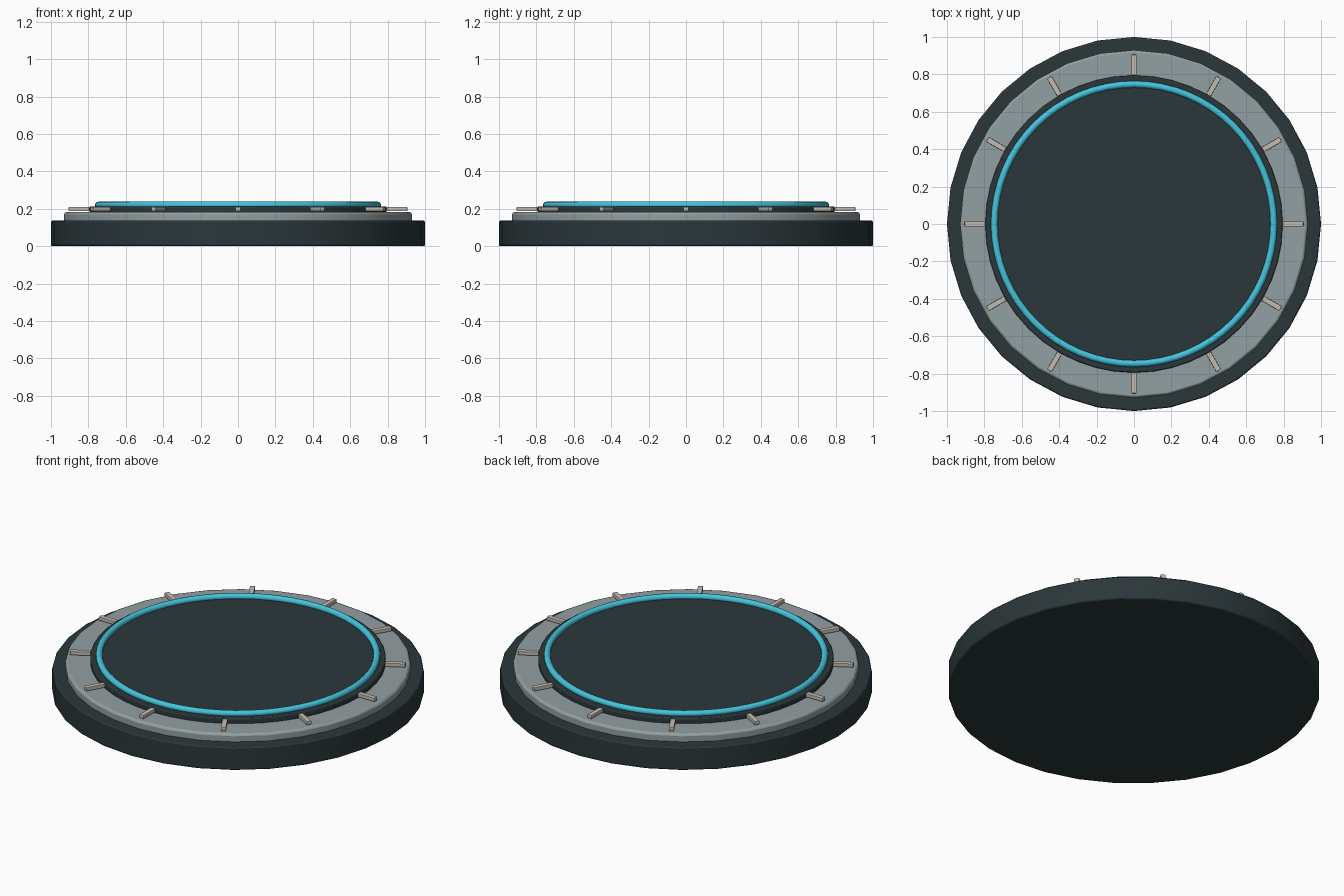
import bpy, math

if "Cube" in bpy.data.objects:
    bpy.data.objects.remove(bpy.data.objects["Cube"])


def material(name, rgb):
    m = bpy.data.materials.new(name)
    m.diffuse_color = (*rgb, 1)
    m.use_nodes = True
    m.node_tree.nodes["Principled BSDF"].inputs["Base Color"].default_value = m.diffuse_color
    return m


dark = material("dark_slate", (0.024, 0.038, 0.043))
grey = material("grey_metal", (0.29, 0.35, 0.36))
cyan = material("cyan_glow", (0.06, 0.55, 0.72))
beige = material("pale_marker", (0.55, 0.50, 0.43))


def finish(obj, name, mat, bevel=0.0):
    obj.name = name
    obj.data.materials.append(mat)
    if bevel:
        b = obj.modifiers.new("edge_bevel", 'BEVEL')
        b.width = bevel
        b.segments = 2
        b.limit_method = 'ANGLE'
        b.angle_limit = math.radians(40)
    return obj


def disc(name, radius, z0, z1, sides, mat, bevel):
    bpy.ops.mesh.primitive_cylinder_add(vertices=sides, radius=radius, depth=z1 - z0,
                                        location=(0, 0, (z0 + z1) / 2))
    obj = finish(bpy.context.object, name, mat, bevel)
    bpy.ops.object.shade_smooth_by_angle(angle=math.radians(35))
    return obj


# Stacked discs
disc("base", 1.0, 0.0, 0.137, 32, dark, 0.008)
disc("metal_rim", 0.93, 0.125, 0.182, 32, grey, 0.012)
disc("top_plate", 0.795, 0.17, 0.212, 48, dark, 0.006)

# Glowing ring
bpy.ops.mesh.primitive_torus_add(major_radius=0.747, minor_radius=0.018,
                                 major_segments=64, minor_segments=12,
                                 location=(0, 0, 0.22))
finish(bpy.context.object, "glow_ring", cyan)
bpy.ops.object.shade_smooth_by_angle(angle=math.radians(40))

# Twelve radial markers
for i in range(12):
    a = i * math.tau / 12
    bpy.ops.mesh.primitive_cube_add(size=1, rotation=(0, 0, a),
                                    location=(0.85 * math.cos(a), 0.85 * math.sin(a), 0.199))
    bar = bpy.context.object
    bar.scale = (0.11, 0.028, 0.022)
    bpy.ops.object.transform_apply(location=False, rotation=False, scale=True)
    finish(bar, f"marker_{i + 1}", beige, 0.003)
